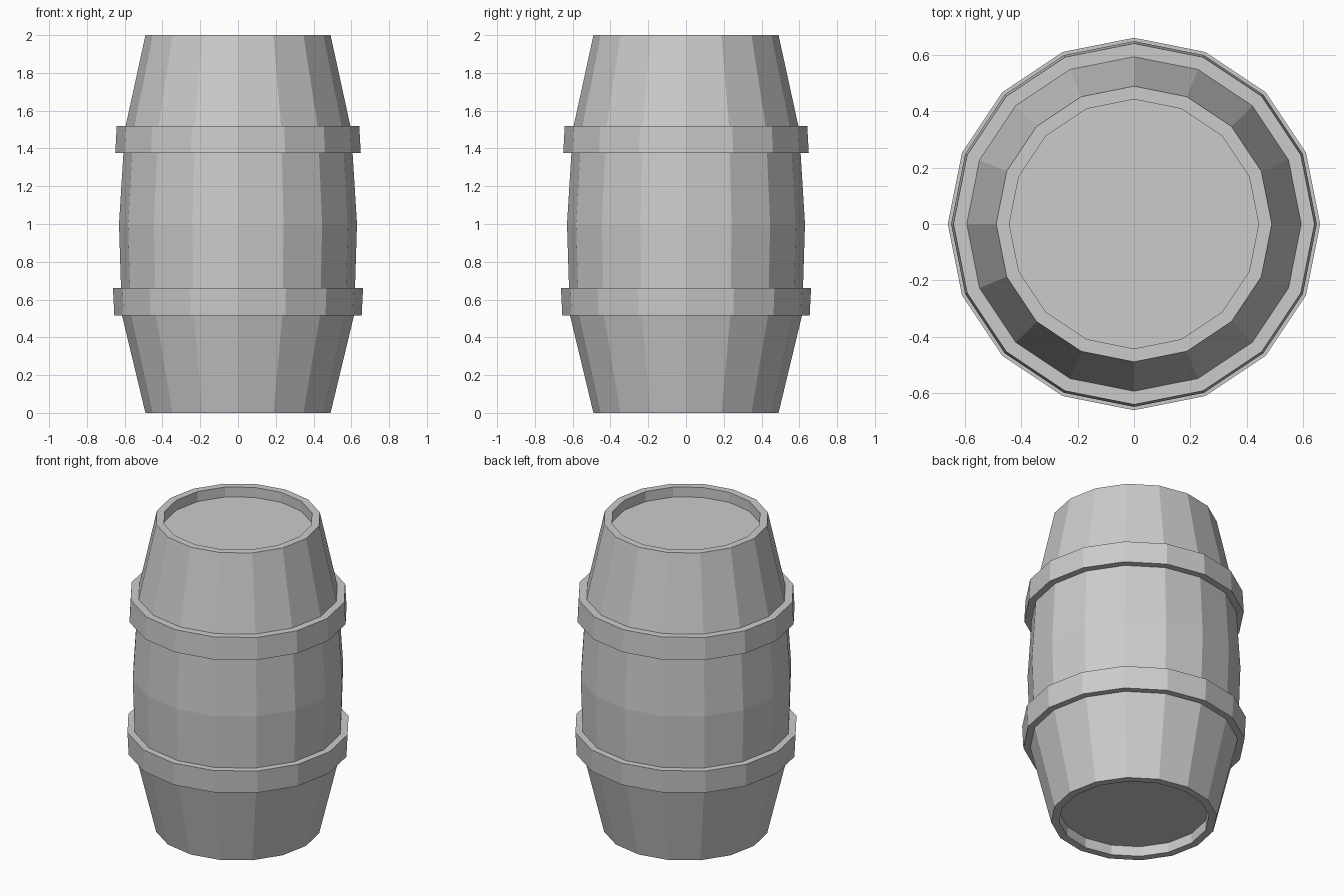
import bpy, bmesh
from math import cos, sin, tau

if "Cube" in bpy.data.objects:
    bpy.data.objects.remove(bpy.data.objects["Cube"])

SIDES = 16


def lathe(name, profile, closed=False):
    """Spin an (r, z) profile around z; open profiles get capped at both ends."""
    bm = bmesh.new()
    rings = [[bm.verts.new((r * cos(tau * i / SIDES), r * sin(tau * i / SIDES), z))
              for i in range(SIDES)] for r, z in profile]
    pairs = list(zip(rings, rings[1:]))
    if closed:
        pairs.append((rings[-1], rings[0]))
    for a, b in pairs:
        for i in range(SIDES):
            j = (i + 1) % SIDES
            bm.faces.new((a[i], a[j], b[j], b[i]))
    if not closed:
        bm.faces.new(rings[0][::-1])
        bm.faces.new(rings[-1])
    bmesh.ops.recalc_face_normals(bm, faces=bm.faces)
    mesh = bpy.data.meshes.new(name)
    bm.to_mesh(mesh)
    bm.free()
    obj = bpy.data.objects.new(name, mesh)
    bpy.context.collection.objects.link(obj)
    return obj


# Staved body with recessed heads at both ends
lathe("barrel_body", [
    (0.443, 0.065), (0.443, 0), (0.49, 0), (0.615, 0.52), (0.63, 1.0),
    (0.599, 1.5), (0.49, 2.0), (0.443, 2.0), (0.443, 1.935)])

# Hoops: bottom z, top z, outer radius at bottom and top, inner radius
for name, z0, z1, r0, r1, inner in (
        ("lower_hoop", 0.515, 0.66, 0.655, 0.662, 0.608),
        ("upper_hoop", 1.377, 1.52, 0.65, 0.642, 0.59)):
    lathe(name, [(inner, z0), (r0, z0), (r1, z1), (inner, z1)], closed=True)
